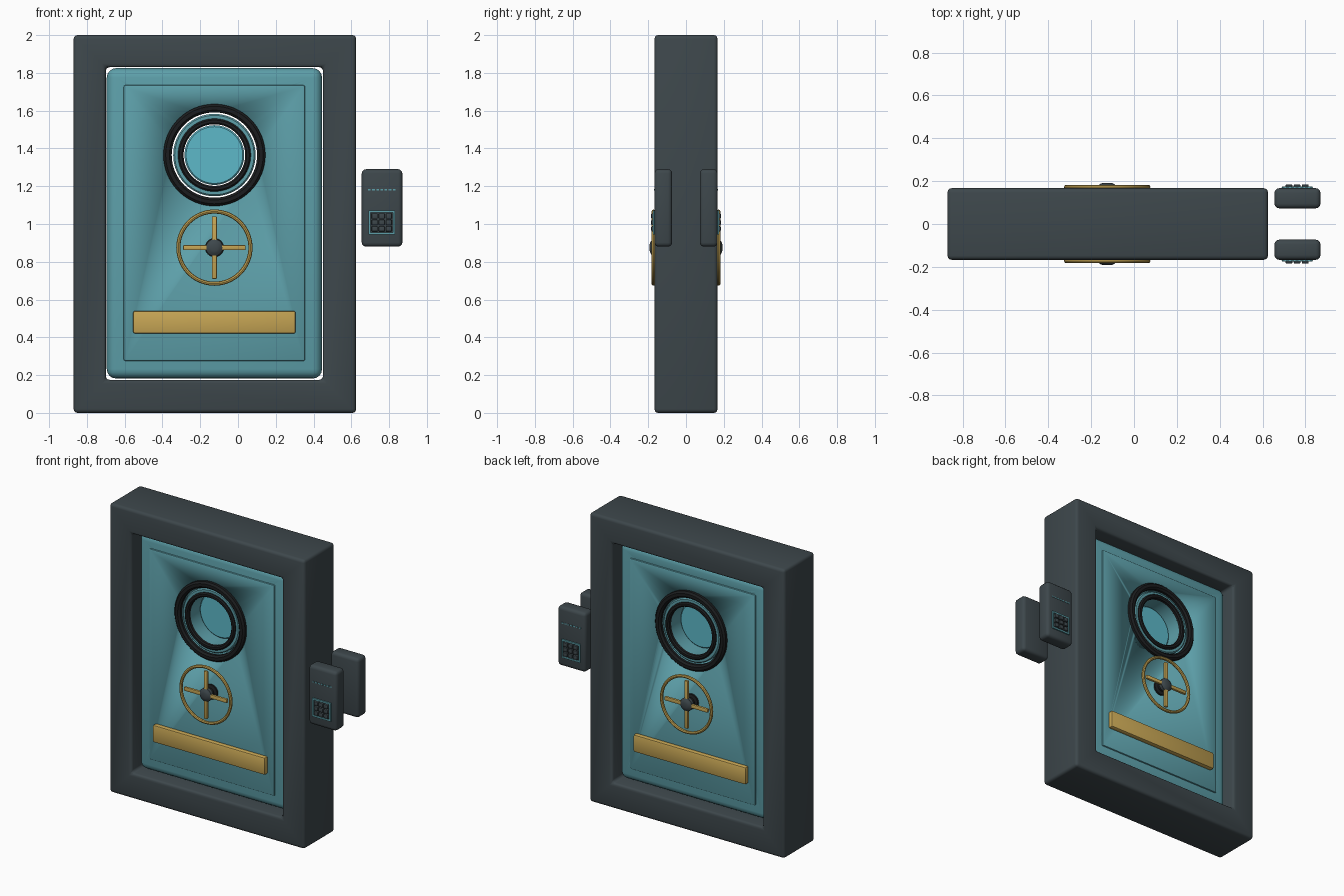
import bpy, bmesh, math
from mathutils import Vector

cube = bpy.data.objects.get("Cube")
if cube:
    bpy.data.objects.remove(cube, do_unlink=True)


def material(name, r, g, b):
    m = bpy.data.materials.new(name)
    m.use_nodes = True
    m.diffuse_color = (r, g, b, 1)
    m.node_tree.nodes["Principled BSDF"].inputs["Base Color"].default_value = (r, g, b, 1)
    return m


SLATE = material("slate", 0.047, 0.063, 0.071)
TEAL = material("teal", 0.11, 0.35, 0.40)
GLASS = material("pale_glass", 0.11, 0.48, 0.58)
BRASS = material("brass", 0.57, 0.38, 0.09)
BLACK = material("black", 0.011, 0.012, 0.013)


def finish(name, bm, mat, bevel=0, segments=3):
    bmesh.ops.recalc_face_normals(bm, faces=bm.faces)
    if bevel:
        edges = [e for e in bm.edges if e.calc_face_angle(0) > 0.5]
        bmesh.ops.bevel(bm, geom=edges, offset=bevel, segments=segments,
                        profile=0.5, affect='EDGES', clamp_overlap=True)
    mesh = bpy.data.meshes.new(name)
    bm.to_mesh(mesh)
    bm.free()
    mesh.materials.append(mat)
    mesh.shade_smooth()
    mesh.set_sharp_from_angle(angle=math.radians(35))
    ob = bpy.data.objects.new(name, mesh)
    bpy.context.collection.objects.link(ob)
    return ob


def loft(name, loops, mat, ring=True, bevel=0, segments=3):
    """Bridge successive loops; a ring closes on itself, otherwise the ends are capped."""
    bm = bmesh.new()
    rows = [[bm.verts.new(p) for p in loop] for loop in loops]
    pairs = list(zip(rows, rows[1:]))
    if ring:
        pairs.append((rows[-1], rows[0]))
    else:
        bm.faces.new(rows[0])
        bm.faces.new(rows[-1])
    for a, b in pairs:
        for i in range(len(a)):
            j = (i + 1) % len(a)
            bm.faces.new((a[i], a[j], b[j], b[i]))
    return finish(name, bm, mat, bevel, segments)


def rect(x0, x1, z0, z1, y):
    return [(x0, y, z0), (x1, y, z0), (x1, y, z1), (x0, y, z1)]


def box(name, x0, x1, y0, y1, z0, z1, mat, bevel=0, segments=3):
    loops = [rect(x0, x1, z0, z1, y) for y in (y0, y1)]
    return loft(name, loops, mat, False, bevel, segments)


def rect_ring(name, outer, inner, y0, y1, mat, bevel=0):
    loops = [rect(*outer, y0), rect(*outer, y1), rect(*inner, y1), rect(*inner, y0)]
    return loft(name, loops, mat, True, bevel)


def lathe(name, profile, cz, mat, ring=True, n=64):
    """Turn (radius, y) points about the front-to-back axis of the door."""
    angles = [2 * math.pi * i / n for i in range(n)]
    loops = [[(CX + r * math.cos(a), y, cz + r * math.sin(a)) for a in angles]
             for r, y in profile]
    return loft(name, loops, mat, ring)


def round_ring(name, r0, r1, y0, y1, cz, mat, c):
    """Ring with a chamfered rectangular section."""
    prof = [(r0 + c, y0), (r1 - c, y0), (r1, y0 + c), (r1, y1 - c),
            (r1 - c, y1), (r0 + c, y1), (r0, y1 - c), (r0, y0 + c)]
    return lathe(name, prof, cz, mat)


CX = -0.125
PORT_Z, WHEEL_Z = 1.365, 0.875

# Frame around the opening
rect_ring("door_frame", (-0.87, 0.625, 0, 2), (-0.70, 0.45, 0.175, 1.83),
          -0.167, 0.167, SLATE, 0.02)

# Door slab with a raised panel on both faces, cut through for the porthole
door = box("door_slab", -0.695, 0.445, -0.1, 0.1, 0.182, 1.825, TEAL, 0.05, 4)
panel = box("door_panel", -0.605, 0.355, -0.11, 0.11, 0.275, 1.735, TEAL, 0.009, 2)
cutter = lathe("porthole_cutter", [(0.227, -0.3), (0.227, 0.3)], PORT_Z, TEAL, False)
cutter.hide_render = True
for ob in (door, panel):
    mod = ob.modifiers.new("porthole", 'BOOLEAN')
    mod.operation = 'DIFFERENCE'
    mod.solver = 'EXACT'
    mod.object = cutter
    with bpy.context.temp_override(object=ob, active_object=ob):
        bpy.ops.object.modifier_apply(modifier=mod.name)
bpy.data.objects.remove(cutter, do_unlink=True)

# Porthole tube and pane shared by both faces
round_ring("porthole_tube", 0.166, 0.218, -0.12, 0.12, PORT_Z, TEAL, 0.008)
lathe("porthole_glass", [(0.15, -0.018), (0.158, -0.01), (0.158, 0.01), (0.15, 0.018)],
      PORT_Z, GLASS, False)

for side, s in (("front", -1), ("back", 1)):
    def span(a, b):
        return sorted((s * a, s * b))

    # Porthole rims
    round_ring(side + "_outer_rim", 0.226, 0.27, *span(0.1, 0.142), PORT_Z, BLACK, 0.012)
    round_ring(side + "_inner_rim", 0.163, 0.193, *span(0.1, 0.135), PORT_Z, BLACK, 0.008)

    # Hand wheel: rim, crossed spokes, hub and shaft
    tube = [(0.191 + 0.011 * math.cos(t * math.pi / 4),
             s * 0.172 + 0.011 * math.sin(t * math.pi / 4)) for t in range(8)]
    lathe(side + "_wheel_rim", tube, WHEEL_Z, BRASS)
    y0, y1 = span(0.162, 0.18)
    box(side + "_wheel_spoke_across", CX - 0.165, CX + 0.165, y0, y1,
        WHEEL_Z - 0.013, WHEEL_Z + 0.013, BRASS, 0.004, 2)
    box(side + "_wheel_spoke_upright", CX - 0.013, CX + 0.013, y0, y1,
        WHEEL_Z - 0.165, WHEEL_Z + 0.165, BRASS, 0.004, 2)
    lathe(side + "_wheel_hub", [(0.045, s * 0.155), (0.045, s * 0.178), (0.03, s * 0.188),
                                (0.018, s * 0.192)], WHEEL_Z, SLATE, False, 32)
    lathe(side + "_wheel_shaft", [(0.05, s * 0.1), (0.05, s * 0.122), (0.03, s * 0.128),
                                  (0.03, s * 0.156)], WHEEL_Z, BLACK, False, 32)

    # Brass kick plate
    box(side + "_kick_plate", -0.555, 0.305, *span(0.105, 0.143), 0.42, 0.54, BRASS, 0.01, 2)

    # Keypad beside the frame
    box(side + "_keypad_body", 0.655, 0.87, *span(0.073, 0.167), 0.88, 1.29, SLATE, 0.022, 3)
    rect_ring(side + "_keypad_border", (0.69, 0.832, 0.945, 1.072),
              (0.701, 0.821, 0.956, 1.061), *span(0.16, 0.176), TEAL)
    for col in range(3):
        for row in range(3):
            x, z = 0.761 + (col - 1) * 0.038, 1.0085 + (row - 1) * 0.034
            box(f"{side}_key_{row}_{col}", x - 0.016, x + 0.016, *span(0.16, 0.184),
                z - 0.014, z + 0.014, SLATE, 0.004, 2)
    # Row of small indicator marks
    for i in range(7):
        x = 0.695 + i * 0.022
        box(f"{side}_indicator_{i}", x - 0.007, x + 0.007, *span(0.163, 0.17),
            1.178, 1.186, TEAL)
